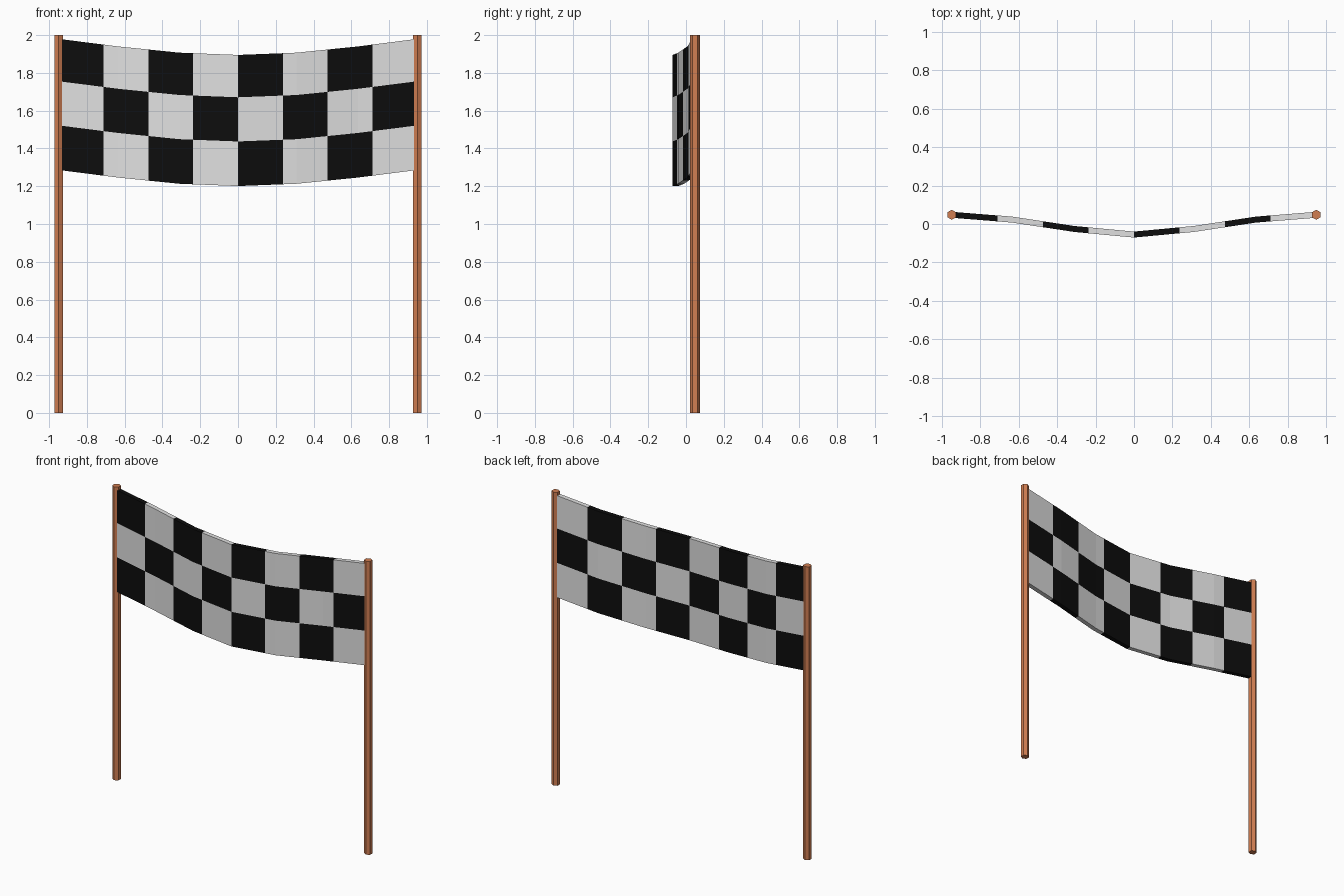
import bpy, bmesh, math

if "Cube" in bpy.data.objects:
    bpy.data.objects.remove(bpy.data.objects["Cube"])


def material(name, rgb):
    m = bpy.data.materials.new(name)
    m.diffuse_color = (*rgb, 1)
    m.use_nodes = True
    m.node_tree.nodes["Principled BSDF"].inputs["Base Color"].default_value = m.diffuse_color
    return m


black = material("black", (0.004, 0.004, 0.004))
white = material("white", (0.75, 0.75, 0.75))
wood = material("wood", (0.64, 0.21, 0.085))

POLE_X, POLE_Y = 0.949, 0.048
HALF_THICK = 0.0155
COLUMN = 2 * POLE_X / 8
ROWS = [0, 0.323, 0.66, 1]           # row edges, top to bottom
HEIGHT = 0.694
# hang of the cloth: distance from middle, depth y, top edge z
HANG = [(0, -0.055, 1.895), (0.31, -0.026, 1.907),
        (0.635, 0.023, 1.94), (POLE_X, 0.048, 1.98)]


def hang(x):
    """Depth and top height of the cloth at x."""
    d = min(abs(x), POLE_X)
    for (d0, y0, z0), (d1, y1, z1) in zip(HANG, HANG[1:]):
        if d <= d1 + 1e-6:
            t = (d - d0) / (d1 - d0)
            return y0 + (y1 - y0) * t, z0 + (z1 - z0) * t


# Two hexagonal poles, one corner facing forward
for side, name in ((-1, "left_pole"), (1, "right_pole")):
    bpy.ops.mesh.primitive_cylinder_add(vertices=6, radius=0.026, depth=2,
                                        location=(side * POLE_X, POLE_Y, 1))
    pole = bpy.context.object
    pole.name = name
    pole.data.materials.append(wood)

# Checkered banner: cross-section loops swept along x
xs = {round(-POLE_X + i * COLUMN, 5) for i in range(9)}
xs |= {s * d for d, _, _ in HANG[1:3] for s in (-1, 1)}
xs = sorted(xs)
bm = bmesh.new()
loops = []
for x in xs:
    y, top = hang(x)
    front = [(x, y - HALF_THICK, top - HEIGHT * r) for r in ROWS]
    back = [(x, y + HALF_THICK, top - HEIGHT * r) for r in reversed(ROWS)]
    loops.append([bm.verts.new(c) for c in front + back])
row_of = [0, 1, 2, 2, 2, 1, 0, 0]    # row of each strip round the loop
for i, (a, b) in enumerate(zip(loops, loops[1:])):
    col = math.floor(((xs[i] + xs[i + 1]) / 2 + POLE_X) / COLUMN)
    for k in range(8):
        n = (k + 1) % 8
        f = bm.faces.new((a[k], a[n], b[n], b[k]))
        f.material_index = (col + row_of[k]) % 2
bm.faces.new(loops[0])
bm.faces.new(loops[-1])
bmesh.ops.recalc_face_normals(bm, faces=bm.faces)
mesh = bpy.data.meshes.new("checkered_banner")
bm.to_mesh(mesh)
bm.free()
mesh.materials.append(black)
mesh.materials.append(white)
bpy.context.collection.objects.link(bpy.data.objects.new("checkered_banner", mesh))
